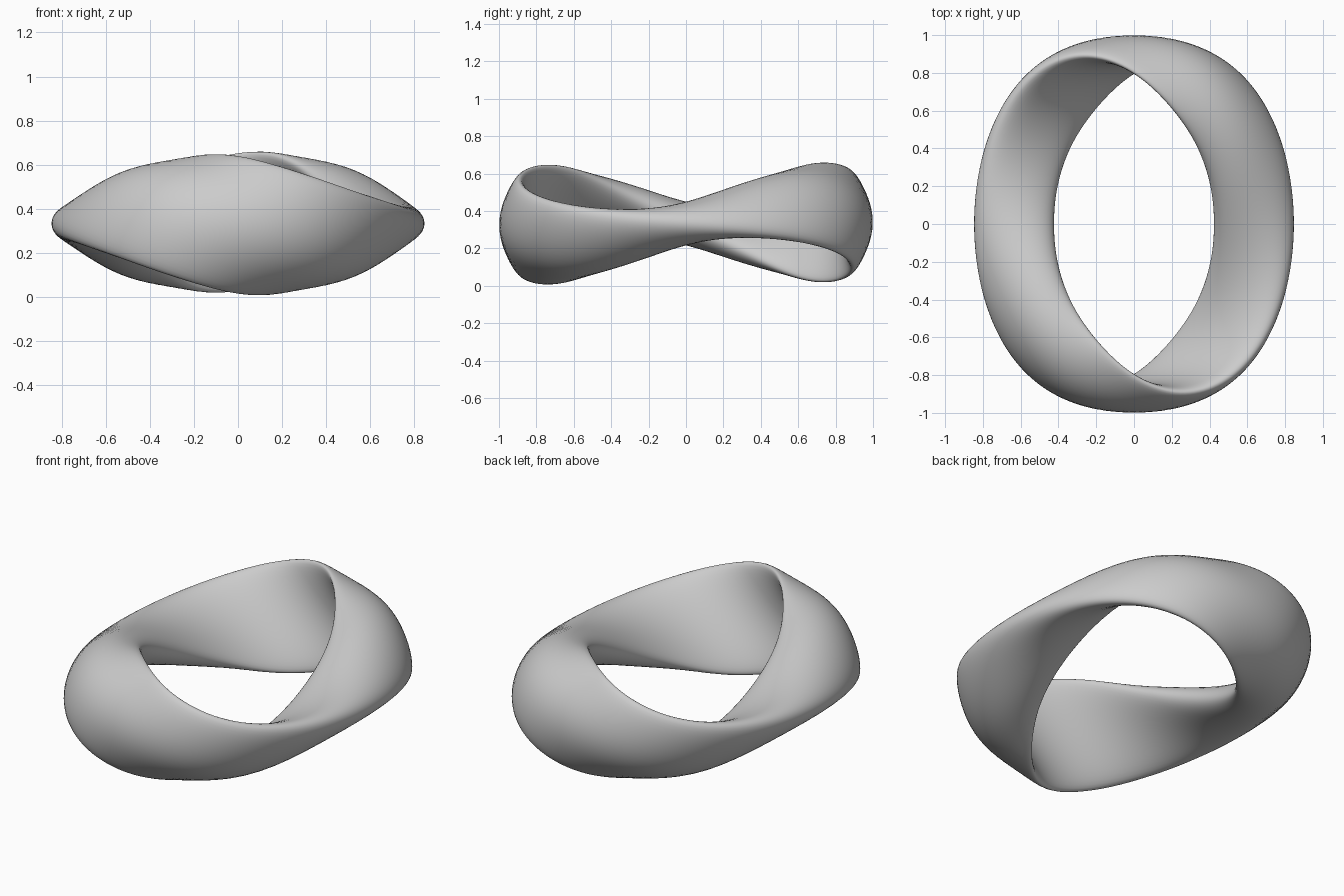
import bpy, bmesh
from math import sin, cos, pi

cube = bpy.data.objects.get("Cube")
if cube:
    bpy.data.objects.remove(cube)

# Ring path, section bend and mesh density
RADIUS_X, RADIUS_Y, MID_Z = 0.635, 0.875, 0.333
RADIAL_SCALE = 0.7 / RADIUS_X
BEND = 0.115
RING_STEPS, SECTION_STEPS = 192, 48


def band_point(t, s):
    """Point at angle s of the bent oval section, at angle t around the ring."""
    twist = t + 0.15 * sin(2 * t)              # one full turn per lap
    half_width = 0.307 + 0.005 * cos(2 * t)
    half_thick = 0.105 - 0.0175 * cos(2 * t) - 0.0055 * cos(4 * t)
    u = half_width * cos(s)
    v = half_thick * sin(s) + BEND * cos(t) * (0.4 - cos(s) ** 2)
    reach = 1 + RADIAL_SCALE * (u * sin(twist) + v * cos(twist))
    reach += 0.02 * sin(2 * t) ** 2            # slightly squarer outline
    height = u * cos(twist) - v * sin(twist)
    x = RADIUS_X * sin(t) * reach
    y = -RADIUS_Y * cos(t) * reach
    z = MID_Z - 0.09 * sin(2 * t) + height + 0.008 * y
    return x, y, z


# Sweep the section around the ring
bm = bmesh.new()
rings = [[bm.verts.new(band_point(2 * pi * i / RING_STEPS, 2 * pi * j / SECTION_STEPS))
          for j in range(SECTION_STEPS)] for i in range(RING_STEPS)]
for i in range(RING_STEPS):
    a, b = rings[i - 1], rings[i]
    for j in range(SECTION_STEPS):
        bm.faces.new((a[j - 1], b[j - 1], b[j], a[j])).smooth = True
bmesh.ops.recalc_face_normals(bm, faces=bm.faces)

mesh = bpy.data.meshes.new("twisted_ring")
bm.to_mesh(mesh)
bm.free()
ring = bpy.data.objects.new("twisted_ring", mesh)
bpy.context.collection.objects.link(ring)

# Plain grey
grey = bpy.data.materials.new("light_grey")
grey.use_nodes = True
colour = (0.6, 0.6, 0.6, 1)
grey.diffuse_color = colour
grey.node_tree.nodes["Principled BSDF"].inputs["Base Color"].default_value = colour
mesh.materials.append(grey)
